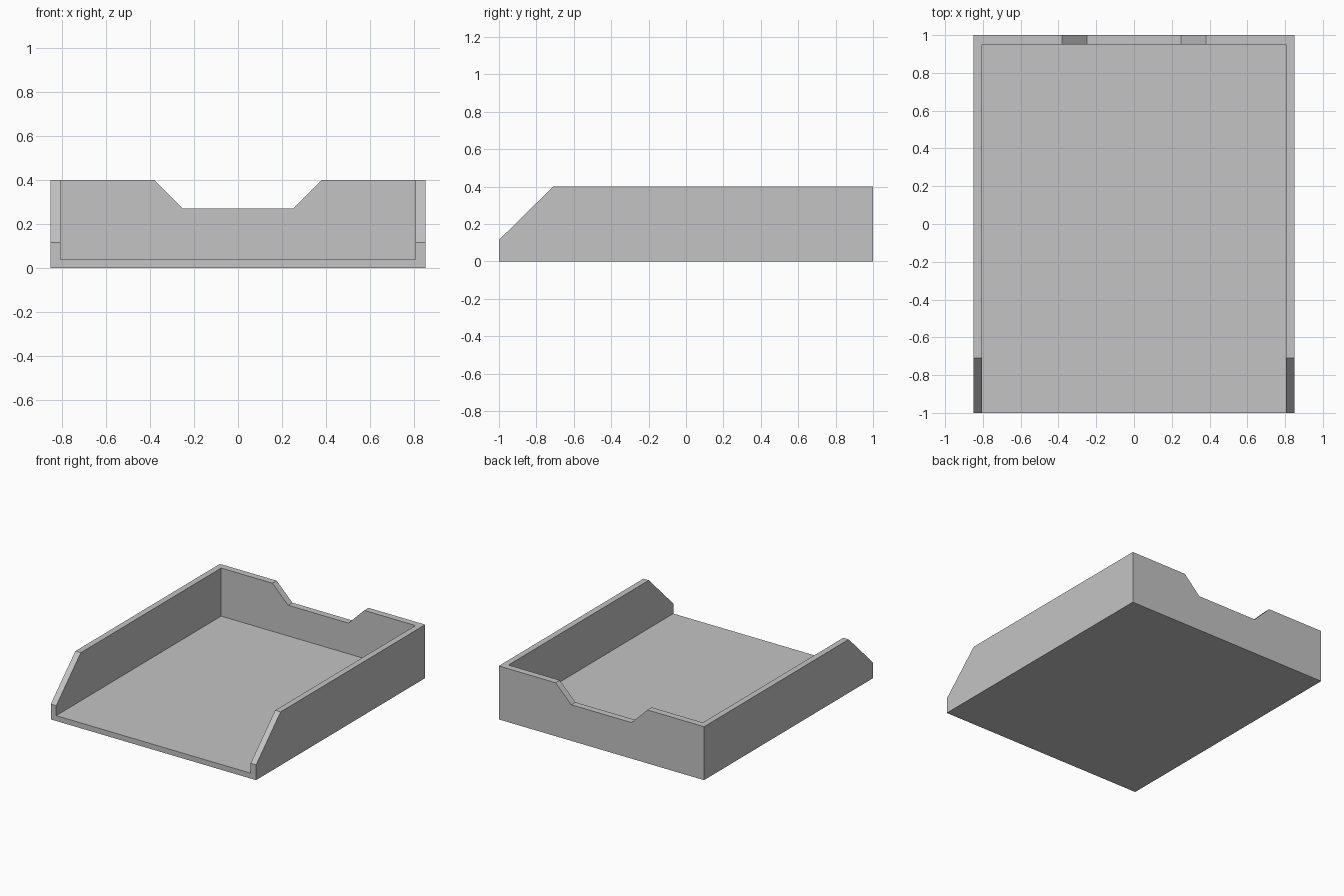
import bpy
import bmesh
from mathutils import Vector

default = bpy.data.objects.get("Cube")
if default:
    bpy.data.objects.remove(default, do_unlink=True)

# Overall sizes
HALF_W, HALF_L, HEIGHT = 0.85, 1.0, 0.4
WALL, BACK, FLOOR = 0.045, 0.05, 0.04

grey = bpy.data.materials.new("grey_plastic")
grey.use_nodes = True
colour = (0.55, 0.55, 0.55, 1)
grey.diffuse_color = colour
grey.node_tree.nodes["Principled BSDF"].inputs["Base Color"].default_value = colour


def prism(name, profile, offset):
    """Extrude a closed outline along the offset vector."""
    bm = bmesh.new()
    face = bm.faces.new([bm.verts.new(p) for p in profile])
    ext = bmesh.ops.extrude_face_region(bm, geom=[face], use_keep_orig=True)
    moved = [v for v in ext["geom"] if isinstance(v, bmesh.types.BMVert)]
    bmesh.ops.translate(bm, verts=moved, vec=Vector(offset))
    bmesh.ops.recalc_face_normals(bm, faces=bm.faces)
    mesh = bpy.data.meshes.new(name)
    bm.to_mesh(mesh)
    bm.free()
    mesh.materials.append(grey)
    obj = bpy.data.objects.new(name, mesh)
    bpy.context.collection.objects.link(obj)
    return obj


# Solid body: side outline with the sloped front corner
side = [(-HALF_L, 0), (HALF_L, 0), (HALF_L, HEIGHT), (-0.71, HEIGHT), (-HALF_L, 0.115)]
tray = prism("paper_tray", [(-HALF_W, y, z) for y, z in side], (2 * HALF_W, 0, 0))

# Hollow, open at the front and top
inner = HALF_W - WALL
hollow = [(-inner, FLOOR), (inner, FLOOR), (inner, 1), (-inner, 1)]
hollow_cutter = prism("hollow_cutter", [(x, -1.5, z) for x, z in hollow],
                      (0, 1.5 + HALF_L - BACK, 0))

# Notch in the back wall, its slopes carried on above the rim
notch = [(-0.25, 0.27), (0.25, 0.27), (0.48, 0.5), (-0.48, 0.5)]
notch_cutter = prism("notch_cutter", [(x, 0.8, z) for x, z in notch], (0, 0.5, 0))

# Cut the body, then bake the result and drop the cutters
cutters = [hollow_cutter, notch_cutter]
for cutter in cutters:
    cutter.hide_render = True
    cut = tray.modifiers.new(cutter.name, "BOOLEAN")
    cut.operation = "DIFFERENCE"
    cut.solver = "EXACT"
    cut.object = cutter

graph = bpy.context.evaluated_depsgraph_get()
baked = bpy.data.meshes.new_from_object(tray.evaluated_get(graph))
tray.modifiers.clear()
tray.data = baked
baked.name = "paper_tray"
for cutter in cutters:
    bpy.data.objects.remove(cutter, do_unlink=True)
